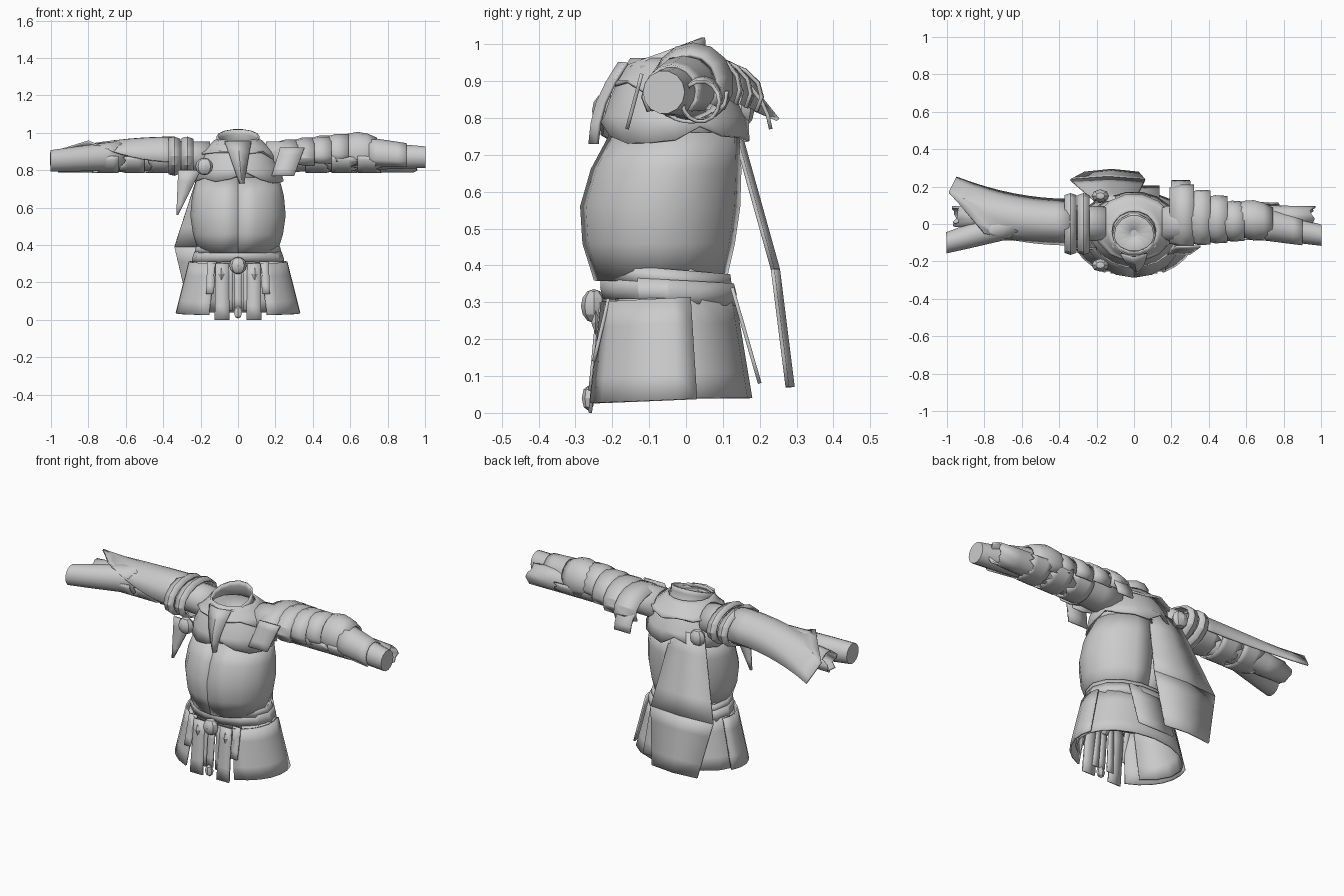
import bpy, bmesh, random
from math import sin, cos, pi, radians
from mathutils import Vector

random.seed(4)
old = bpy.data.objects.get("Cube")
if old:
    bpy.data.objects.remove(old, do_unlink=True)

GREY = (0.6, 0.6, 0.6, 1)
grey = bpy.data.materials.new("plain_grey")
grey.use_nodes = True
grey.diffuse_color = GREY
grey.node_tree.nodes["Principled BSDF"].inputs["Base Color"].default_value = GREY

# Directions around a shell: back for upright ones, top and underside for sideways ones
UNDERSIDE = -90
BACK = TOP = 90
SIDES = (("left", 1), ("right", -1))


def finish(name, bm, thickness=0):
    bmesh.ops.recalc_face_normals(bm, faces=bm.faces)
    mesh = bpy.data.meshes.new(name)
    bm.to_mesh(mesh)
    bm.free()
    mesh.materials.append(grey)
    part = bpy.data.objects.new(name, mesh)
    bpy.context.collection.objects.link(part)
    if thickness:
        solid = part.modifiers.new("thickness", 'SOLIDIFY')
        solid.thickness = thickness
        solid.offset = 0
    bpy.ops.object.select_all(action='DESELECT')
    part.select_set(True)
    bpy.context.view_layer.objects.active = part
    bpy.ops.object.shade_smooth_by_angle(angle=radians(28))


def skin(bm, rows, wrap=False):
    """Join rows of points with quads."""
    rows = [[bm.verts.new(point) for point in row] for row in rows]
    for low, high in zip(rows, rows[1:]):
        for i in range(len(low) - (not wrap)):
            j = (i + 1) % len(low)
            bm.faces.new((low[i], low[j], high[j], high[i]))
    return rows


def shell(name, start, end, size, end_size, bulge=0, sway=0, facing=0, span=360,
          sides=14, steps=4, thickness=.01, ragged=0, tilt=0, closed=False):
    """Elliptical tube or open arc between two centres, upright or sideways."""
    start, end, size, end_size = map(Vector, (start, end, size, end_size))
    sideways = abs(end.x - start.x) > abs(end.z - start.z)
    wrap = span == 360
    rows = []
    for step in range(steps + 1):
        t = step / steps
        swell = sin(pi * t)
        centre = start.lerp(end, t) + Vector((0, sway * swell, 0))
        radius = size.lerp(end_size, t) + Vector((bulge, bulge)) * swell
        row = []
        for i in range(sides + (not wrap)):
            angle = radians(facing + span * (i / sides - .5))
            across, along = radius.x * cos(angle), radius.y * sin(angle)
            slip = tilt * sin(angle)
            if step == steps:
                slip += random.uniform(-ragged, ragged)
            offset = (slip, across, along) if sideways else (across, along, slip)
            row.append(centre + Vector(offset))
        rows.append(row)
    bm = bmesh.new()
    rows = skin(bm, rows, wrap)
    if closed:
        bm.faces.new(rows[-1])
    finish(name, bm, thickness)


def flap(name, top, bottom, width, end_width, bow=0, curl=0, thickness=.01):
    """Hanging panel that may bow out and curl at its edges."""
    top, bottom = Vector(top), Vector(bottom)
    rows = []
    for step in range(5):
        t = step / 4
        half = (width + (end_width - width) * t) / 2
        rows.append([top.lerp(bottom, t) + Vector((s * half, bow * sin(pi * t) - curl * abs(s), 0))
                     for s in (-1, 0, 1)])
    bm = bmesh.new()
    skin(bm, rows)
    finish(name, bm, thickness)


def stud(name, place, scale, segments=8, rings=6):
    bm = bmesh.new()
    bmesh.ops.create_uvsphere(bm, u_segments=segments, v_segments=rings, radius=1)
    bmesh.ops.scale(bm, vec=scale, verts=bm.verts)
    bmesh.ops.translate(bm, vec=place, verts=bm.verts)
    finish(name, bm)


# Torso: two breastplate halves meeting at the centre seam
shell("waist", start=(0, -.05, .28), end=(0, -.06, .4), size=(.22, .16), end_size=(.21, .16))
for tag, side in SIDES:
    shell(tag + "_breastplate", start=(0, -.07, .36), end=(0, -.03, .76), size=(.205, .175),
          end_size=(.215, .17), bulge=.04, sway=-.02, facing=BACK - side * 90, span=180, sides=8)
shell("shoulder_yoke", start=(0, -.03, .75), end=(0, -.04, .93), size=(.215, .165), end_size=(.12, .11),
      bulge=.02)

# Neck and mantle
shell("neck_collar", start=(0, -.05, .88), end=(0, -.06, .98), size=(.14, .13), end_size=(.11, .11),
      bulge=-.01, tilt=.04)
shell("neck_floor", start=(0, -.05, .93), end=(0, -.05, .87), size=(.11, .11), end_size=(.02, .02),
      steps=1, closed=True)
shell("upper_mantle", start=(0, -.04, .96), end=(0, -.02, .88), size=(.12, .11), end_size=(.21, .18),
      ragged=.02)
shell("mantle", start=(0, -.04, .94), end=(0, -.03, .76), size=(.14, .12), end_size=(.24, .2),
      bulge=.01, ragged=.03, sides=18)
flap("throat_flap", top=(0, -.18, .95), bottom=(.02, -.26, .73), width=.14, end_width=.02,
     bow=-.02, curl=-.02)
for name, depth in (("front_clasp", -.22), ("rear_clasp", .15)):
    stud(name, place=(-.18, depth, .82), scale=(.047, .035, .047))

# Belt
shell("sash", start=(0, -.055, .35), end=(0, -.06, .39), size=(.23, .18), end_size=(.22, .18),
      steps=1, tilt=-.015)
shell("belt", start=(0, -.045, .3), end=(0, -.05, .36), size=(.24, .18), end_size=(.23, .18),
      bulge=.005, steps=2, tilt=-.01)
stud("buckle", place=(0, -.25, .29), scale=(.046, .035, .046))

# Skirt with tassets over it and strips hanging in front
shell("skirt", start=(0, -.05, .31), end=(0, -.035, .04), size=(.24, .18), end_size=(.31, .21),
      facing=BACK, span=280)
for tag, side in SIDES:
    shell(tag + "_tasset", start=(0, -.05, .31), end=(0, -.045, .035), size=(.26, .2), end_size=(.33, .24),
          facing=BACK - side * 112, span=80, sides=6, tilt=.01)
    flap(tag + "_front_strip", top=(side * .085, -.23, .3), bottom=(side * .085, -.26, 0),
         width=.07, end_width=.08)
    flap(tag + "_inner_strip", top=(side * .04, -.23, .3), bottom=(side * .05, -.25, .05),
         width=.03, end_width=.04)
    flap(tag + "_outer_strip", top=(side * .14, -.21, .31), bottom=(side * .15, -.25, .14),
         width=.05, end_width=.04)
    stud(tag + "_lozenge", place=(side * .09, -.245, .245), scale=(.018, .012, .034), segments=4, rings=2)
flap("centre_strip", top=(0, -.24, .27), bottom=(0, -.26, .06), width=.04, end_width=.04)
stud("pendant", place=(0, -.265, .04), scale=(.025, .018, .034), segments=6, rings=4)
flap("rear_skirt_flap", top=(.02, .125, .34), bottom=(.02, .2, .08), width=.23, end_width=.23)

# Cape behind the right shoulder, creased at its widest point
crease = (-.14, .25, .39)
flap("upper_cape", top=(-.1, .13, .82), bottom=crease, width=.2, end_width=.4, curl=.015)
flap("lower_cape", top=crease, bottom=(-.12, .29, .07), width=.4, end_width=.29, curl=.015)
flap("shoulder_tassel", top=(-.26, -.13, .8), bottom=(-.325, -.135, .56), width=.12, end_width=.01)

# Arms: armoured sleeve bent forward, with a ragged straight sleeve behind
for tag, side in SIDES:
    elbow = (side * .6, .02, .88)
    wrist = (side, -.08 + side * .02, .86 + side * .01)
    shell(tag + "_upper_arm", start=(side * .15, 0, .87), end=elbow, size=(.09, .08), end_size=(.08, .078))
    shell(tag + "_forearm", start=elbow, end=wrist, size=(.08, .078), end_size=(.053, .055), closed=True)
    shell(tag + "_inner_sleeve", start=(side * .45, .03, .865), end=(side * .955, .04, .845),
          size=(.07, .07), end_size=(.05, .055), ragged=.02)
    for reach in (.36, .5, .64):
        shell(tag + "_torn_cuff", start=(side * reach, .015, .87), end=(side * (reach + .12), .015, .865),
              size=(.1, .08), end_size=(.095, .075), facing=UNDERSIDE, span=190, ragged=.025)

# Left shoulder lames, shrinking down the arm
for i in range(4):
    reach, depth = .19 + .09 * i, .16 - .02 * i
    centre_y, height = .045 - .01 * i, .86 + .01 * i
    shell("left_shoulder_lame", start=(reach, centre_y, height), end=(reach + .13, centre_y, height),
          size=(depth * .9, .08), end_size=(depth, .1), bulge=.01, facing=TOP, span=230, sides=10, steps=2)
flap("left_front_shoulder_flap", top=(.29, -.12, .92), bottom=(.24, -.16, .77), width=.13, end_width=.12)
flap("left_rear_shoulder_flap", top=(.25, .14, .92), bottom=(.25, .23, .77), width=.11, end_width=.1, bow=.02)

# Left elbow and forearm guards
shell("left_elbow_guard", start=(.54, .03, .895), end=(.74, .01, .89), size=(.075, .075),
      end_size=(.075, .08), bulge=.03, facing=TOP, span=260, sides=10)
shell("left_forearm_guard", start=(.7, 0, .885), end=(.9, -.04, .87), size=(.085, .085),
      end_size=(.07, .07), facing=TOP, span=270, sides=10)

# Right shoulder bands
for reach in (-.24, -.31):
    shell("right_shoulder_band", start=(reach, 0, .875), end=(reach - .06, 0, .875), size=(.15, .09),
          end_size=(.15, .095), bulge=.01, steps=2)

# Right hanging sleeve: an arched sheet that flares backward, with a slanting end
rows = []
for step in range(9):
    t = step / 8
    flare = t * t
    row = []
    for column in range(9):
        s = column / 4 - 1
        fore, rear = max(0, -s), max(0, s)
        reach = -.34 - t * (.65 - .19 * fore - .04 * rear)
        depth = .01 + .12 * s + flare * (.16 - .1 * fore - .04 * rear)
        drop = .13 * abs(s) ** 3 * (1 - flare) + flare * (.08 + .1 * rear - .06 * fore)
        row.append((reach, depth, .975 - drop))
    rows.append(row)
bm = bmesh.new()
skin(bm, rows)
finish("right_hanging_sleeve", bm, thickness=.01)
